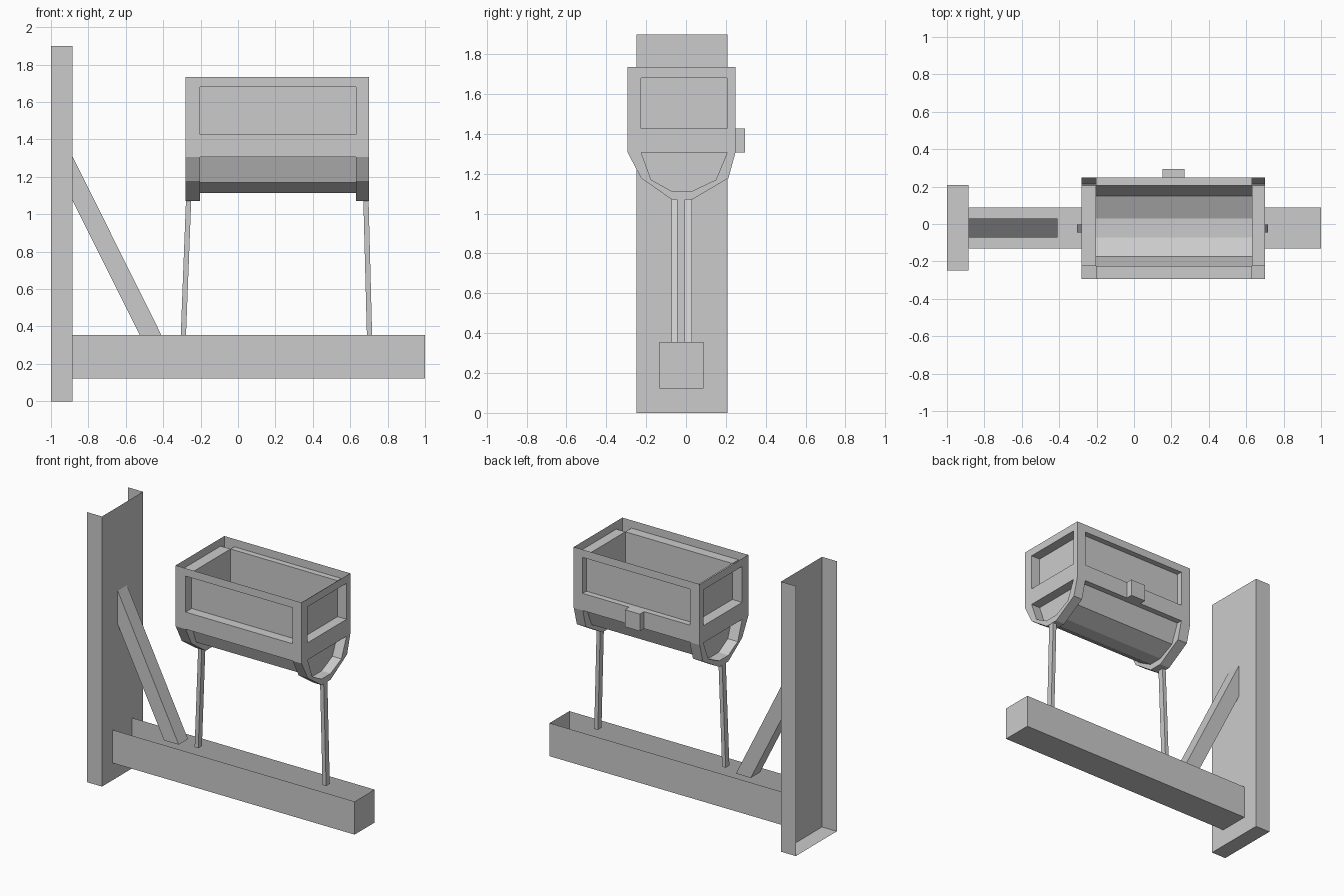
import bpy, bmesh
from mathutils import Vector

if "Cube" in bpy.data.objects:
    bpy.data.objects.remove(bpy.data.objects["Cube"])


def make(name, polys):
    """Build one object from a list of polygons, welding shared corners."""
    bm = bmesh.new()
    for p in polys:
        bm.faces.new([bm.verts.new(v) for v in p])
    bmesh.ops.remove_doubles(bm, verts=bm.verts, dist=1e-4)
    bmesh.ops.recalc_face_normals(bm, faces=bm.faces)
    me = bpy.data.meshes.new(name)
    bm.to_mesh(me)
    bm.free()
    ob = bpy.data.objects.new(name, me)
    bpy.context.collection.objects.link(ob)
    return ob


def band(a, b, closed=False):
    """Quads joining two matching point rows."""
    n = len(a)
    return [[a[i], a[(i + 1) % n], b[(i + 1) % n], b[i]]
            for i in range(n if closed else n - 1)]


def prism(a, b):
    return band(a, b, True) + [a, b]


def at_x(profile, x):
    return [(x, y, z) for y, z in profile]


def rect_x(x, y0, y1, z0, z1):
    return [(x, y0, z0), (x, y1, z0), (x, y1, z1), (x, y0, z1)]


def rect_y(y, x0, x1, z0, z1):
    return [(x0, y, z0), (x1, y, z0), (x1, y, z1), (x0, y, z1)]


def recess(rim, hole, shift):
    """Wall with a sunken panel: face ring, reveals and panel."""
    deep = [tuple(Vector(p) + Vector(shift)) for p in hole]
    return band(rim, hole, True) + band(hole, deep, True) + [deep]


# Upright post: channel open at the top and outer side
P0, P1 = rect_x(-1, -.248, .208, 0, 1.9), rect_x(-.885, -.248, .208, 0, 1.9)
s = band(P0, P1, True)
make("post", [s[0], s[1], s[3], P1])

# Base beam: trough open at the top, butting against the post
B0, B1 = rect_x(-.885, -.132, .088, .122, .355), rect_x(1, -.132, .088, .122, .355)
s = band(B0, B1, True)
make("base_beam", [s[0], s[1], s[3], B1])

# Diagonal brace
brace = [(-.885, 1.31), (-.885, 1.075), (-.525, .355), (-.41, .355)]
make("brace", prism([(x, -.073, z) for x, z in brace],
                    [(x, .03, z) for x, z in brace]))

# Slightly leaning support legs
for name, xb, xt in (("left_leg", -.292, -.264), ("right_leg", .703, .684)):
    leg = [(xb - .014, .355), (xb + .014, .355), (xt + .014, 1.08), (xt - .014, 1.08)]
    make(name, prism([(x, -.045, z) for x, z in leg],
                     [(x, -.004, z) for x, z in leg]))

# Bucket cross-sections (y, z) and main sizes
OUT = [(-.293, 1.307), (-.225, 1.178), (-.07, 1.07),
       (.03, 1.07), (.213, 1.178), (.248, 1.307)]
INN = [(-.225, 1.307), (-.175, 1.17), (-.072, 1.113),
       (.03, 1.113), (.15, 1.17), (.207, 1.307)]
XL, XR, IL, IR = -.28, .70, -.203, .63
ZM, ZT, W0, W1 = 1.307, 1.735, 1.427, 1.68

# Upper bucket: open shell with a sunken window on every side
shell = []
for y, yi in ((-.293, -.225), (.248, .207)):
    shell += recess(rect_y(y, XL, XR, ZM, ZT), rect_y(y, IL, IR, W0, W1), (0, yi - y, 0))
for x, xi in ((XL, IL), (XR, IR)):
    shell += recess(rect_x(x, -.293, .248, ZM, ZT),
                    rect_x(x, -.225, .207, W0, W1), (xi - x, 0, 0))
make("bucket_walls", shell)

# Lower trough, with ledges under the wall rails
trough = band(at_x(INN, IL), at_x(INN, IR))
for k in (0, -1):
    trough += band(at_x([OUT[k], INN[k]], IL), at_x([OUT[k], INN[k]], IR))
make("trough", trough)

# End ribs around the trough, each closed by a sunken end panel
for name, x, xi in (("left_rib", XL, IL), ("right_rib", XR, IR)):
    o0, o1, i0, i1 = at_x(OUT, x), at_x(OUT, xi), at_x(INN, x), at_x(INN, xi)
    make(name, band(o0, o1) + band(i0, i1, True) + band(o0, i0) + band(o1, i1) + [i1])

# Latch block on the back
make("latch", prism(rect_y(.248, .152, .27, 1.307, 1.427),
                    rect_y(.295, .152, .27, 1.307, 1.427)))
